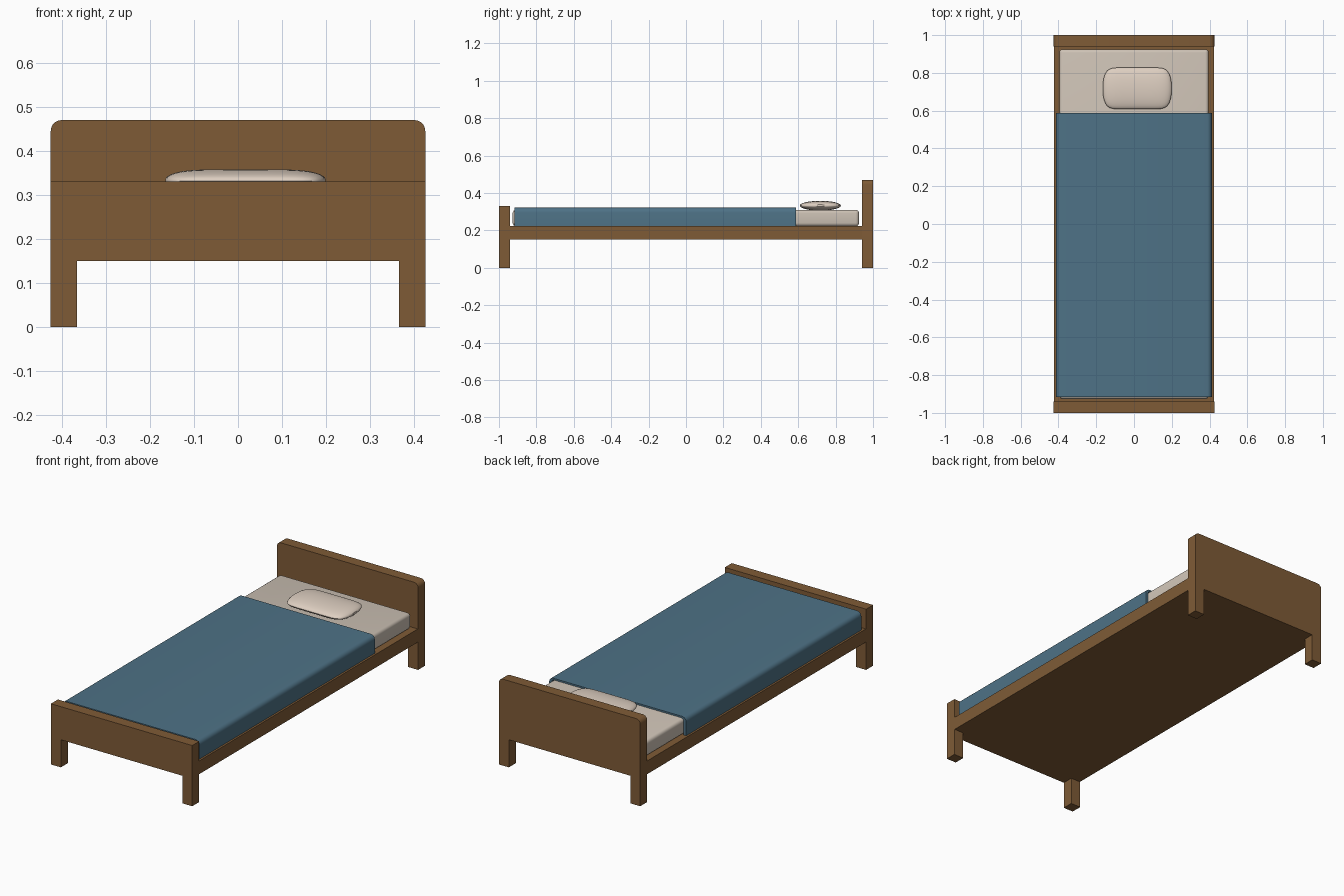
import bpy, bmesh, math

if "Cube" in bpy.data.objects:
    bpy.data.objects.remove(bpy.data.objects["Cube"])


def material(name, rgb):
    m = bpy.data.materials.new(name)
    m.diffuse_color = (*rgb, 1)
    m.use_nodes = True
    m.node_tree.nodes["Principled BSDF"].inputs["Base Color"].default_value = m.diffuse_color
    return m


WOOD = material("brown wood", (0.212, 0.105, 0.037))
BLUE = material("blue cloth", (0.076, 0.168, 0.238))
SHEET = material("cream sheet", (0.62, 0.546, 0.468))
PILLOW = material("pale pillow", (0.73, 0.624, 0.533))


def finish(bm, name, mat, smooth=True):
    bmesh.ops.recalc_face_normals(bm, faces=bm.faces)
    me = bpy.data.meshes.new(name)
    bm.to_mesh(me)
    bm.free()
    me.materials.append(mat)
    ob = bpy.data.objects.new(name, me)
    bpy.context.collection.objects.link(ob)
    if smooth:
        bpy.ops.object.select_all(action='DESELECT')
        ob.select_set(True)
        bpy.context.view_layer.objects.active = ob
        bpy.ops.object.shade_smooth_by_angle(angle=math.radians(35))
    return ob


def extrude_xz(name, pts, y0, y1, mat):
    """Closed x-z outline extruded along y."""
    bm = bmesh.new()
    f = bm.faces.new([bm.verts.new((x, y0, z)) for x, z in pts])
    ext = bmesh.ops.extrude_face_region(bm, geom=[f])
    for v in ext["geom"]:
        if isinstance(v, bmesh.types.BMVert):
            v.co.y = y1
    return finish(bm, name, mat)


def box(name, x, y, z, mat, bevel=0.0):
    bm = bmesh.new()
    bmesh.ops.create_cube(bm, size=1)
    for v in bm.verts:
        v.co = (x[v.co.x > 0], y[v.co.y > 0], z[v.co.z > 0])
    if bevel:
        edges = [e for e in bm.edges if max(v.co.z for v in e.verts) > z[0]]
        bmesh.ops.bevel(bm, geom=edges, offset=bevel, segments=4,
                        profile=0.5, affect='EDGES')
    return finish(bm, name, mat)


def rounded_top(w, top, r, n=5):
    """Top outline from the right corner to the left one."""
    right = [(w - r + r * math.cos(a), top - r + r * math.sin(a))
             for a in (i * math.pi / 2 / n for i in range(n + 1))]
    return right + [(-x, z) for x, z in reversed(right)]


# End boards with their legs cut out as one outline
W, LEG, UNDER = 0.425, 0.365, 0.15
feet = [(-W, 0), (-LEG, 0), (-LEG, UNDER), (LEG, UNDER), (LEG, 0), (W, 0)]
extrude_xz("headboard", feet + rounded_top(W, 0.47, 0.025), 0.94, 1.0, WOOD)
extrude_xz("footboard", feet + [(W, 0.33), (-W, 0.33)], -1.0, -0.94, WOOD)

# Bed base
box("bed_base", (-0.423, 0.423), (-0.94, 0.94), (UNDER, 0.222), WOOD)

# Mattress
box("mattress", (-0.395, 0.395), (-0.927, 0.925), (0.222, 0.31), SHEET, 0.018)

# Blanket draped over the mattress, open underneath
outer = rounded_top(0.412, 0.321, 0.025)
inner = rounded_top(0.397, 0.312, 0.016)
extrude_xz("blanket",
           [(0.412, 0.222)] + outer + [(-0.412, 0.222), (-0.397, 0.222)]
           + inner[::-1] + [(0.397, 0.222)], -0.917, 0.587, BLUE)

# Pillow: lens-shaped rings along x that close at soft ends
bm = bmesh.new()
N, M = 32, 24
CX, CY, CZ, HX, HY, HZ = 0.017, 0.718, 0.332, 0.183, 0.11, 0.026
rings = []
for j in range(1, M):
    t = -math.cos(math.pi * j / M)
    sy = (1 - abs(t) ** 9) ** 0.5
    sz = (1 - abs(t) ** 5) ** 0.5
    rings.append([bm.verts.new((CX + HX * t,
                                CY + HY * sy * math.cos(2 * math.pi * i / N),
                                CZ + HZ * sz * math.sin(2 * math.pi * i / N)))
                  for i in range(N)])
for a, b in zip(rings, rings[1:]):
    for i in range(N):
        k = (i + 1) % N
        bm.faces.new((a[i], a[k], b[k], b[i]))
for ring in (rings[0], rings[-1]):
    bm.faces.new(ring)
finish(bm, "pillow", PILLOW)
